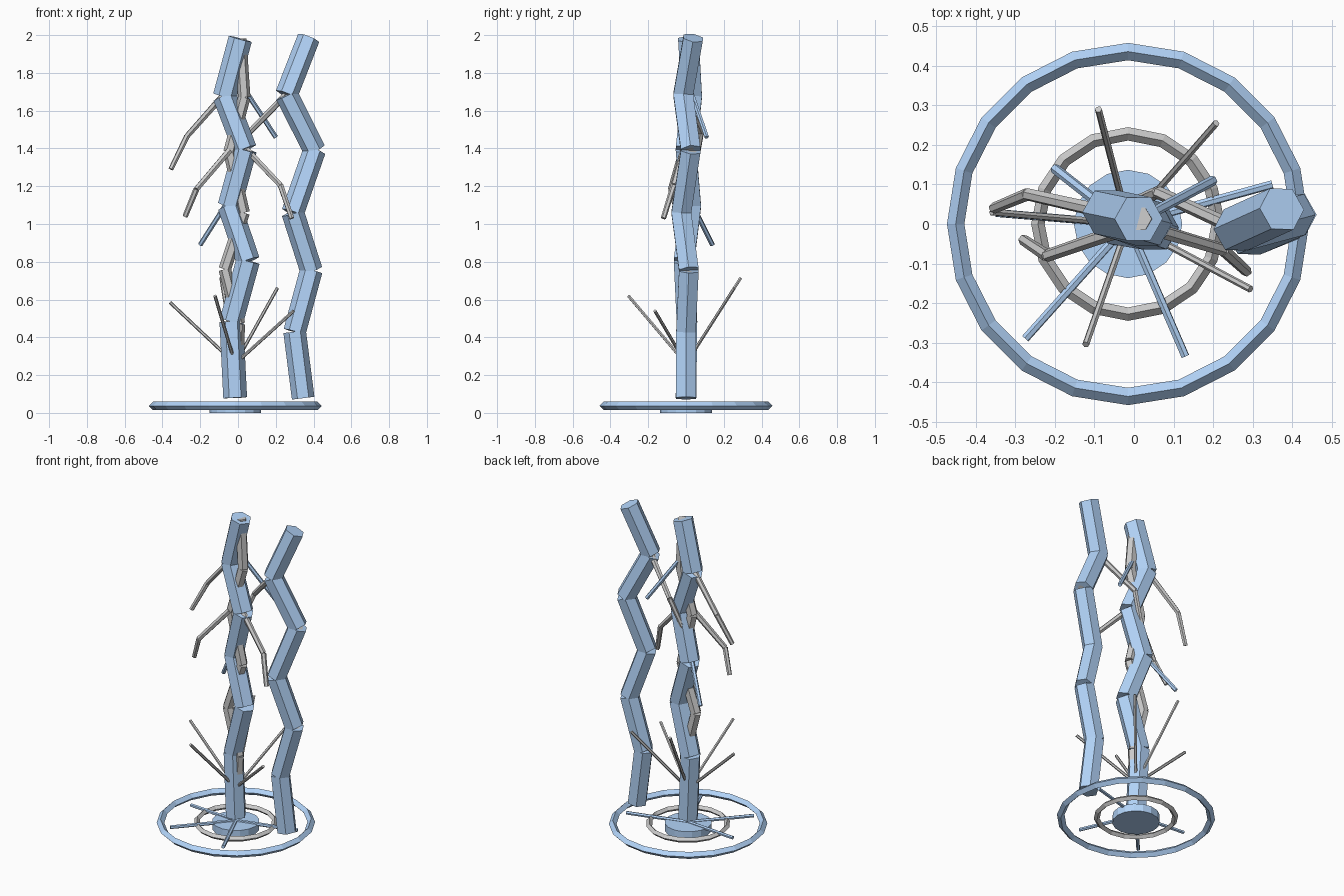
import bpy, bmesh, math
from mathutils import Vector, Matrix

if "Cube" in bpy.data.objects:
    bpy.data.objects.remove(bpy.data.objects["Cube"])

CX = -0.015  # strike point on the ground
blue = bpy.data.materials.new("pale_blue")
blue.diffuse_color = (0.45, 0.66, 0.95, 1)
blue.use_nodes = True
blue.node_tree.nodes["Principled BSDF"].inputs["Base Color"].default_value = blue.diffuse_color


def finish(name, bm, mat=None):
    me = bpy.data.meshes.new(name)
    bm.to_mesh(me)
    bm.free()
    ob = bpy.data.objects.new(name, me)
    bpy.context.collection.objects.link(ob)
    if mat:
        me.materials.append(mat)
    return ob


def chain(name, pts, r0, r1, mat=None, sides=6):
    """Separate straight prisms joined end to end along a path."""
    bm = bmesh.new()
    n = len(pts) - 1
    for i in range(n):
        a, b = Vector(pts[i]), Vector(pts[i + 1])
        d = b - a
        rot = Vector((0, 0, 1)).rotation_difference(d).to_matrix().to_4x4()
        m = Matrix.Translation((a + b) / 2) @ rot @ Matrix.Rotation(math.pi / 2, 4, 'Z')
        bmesh.ops.create_cone(bm, cap_ends=True, segments=sides,
                              radius1=r0 + (r1 - r0) * i / n,
                              radius2=r0 + (r1 - r0) * (i + 1) / n,
                              depth=d.length, matrix=m)
    return finish(name, bm, mat)


def ring(name, major, minor, seg, z, mat=None, sides=4):
    bm = bmesh.new()
    loops = []
    for i in range(seg):
        a = 2 * math.pi * i / seg
        loop = []
        for j in range(sides):
            t = 2 * math.pi * j / sides
            r = major + minor * math.cos(t)
            loop.append(bm.verts.new((CX + r * math.cos(a), r * math.sin(a), z + minor * math.sin(t))))
        loops.append(loop)
    for i in range(seg):
        p, q = loops[i], loops[(i + 1) % seg]
        for j in range(sides):
            k = (j + 1) % sides
            bm.faces.new((p[j], q[j], q[k], p[k]))
    return finish(name, bm, mat)


# Main bolt and its counter-zigzag core
main = [(-0.015, 0, 0.08), (-0.035, 0.005, 0.485), (0.053, -0.01, 0.805), (-0.045, 0.025, 1.095),
        (0.037, 0.0, 1.395), (-0.07, 0.03, 1.675), (0.012, 0.013, 1.98)]
chain("main_bolt", main, 0.063, 0.063, blue)
core = [(-0.015, 0, 0.08), (0.005, 0, 0.47), (-0.07, 0, 0.76), (0.03, 0, 1.06),
        (-0.045, 0, 1.38), (0.033, 0.005, 1.67), (0.012, 0.013, 1.98)]
chain("main_bolt_core", core, 0.033, 0.033)

# Second bolt with a core along the same path
second = [(0.345, 0, 0.078), (0.30, 0, 0.43), (0.388, 0.015, 0.755), (0.29, -0.025, 1.06),
          (0.405, 0.025, 1.39), (0.257, -0.015, 1.685), (0.374, 0.038, 1.985)]
chain("second_bolt", second, 0.06, 0.06, blue)
chain("second_bolt_core", second, 0.035, 0.035)

# Bent grey branches
branches = [
    [(-0.07, 0.03, 1.69), (-0.27, 0.075, 1.465), (-0.355, 0.04, 1.29)],
    [(-0.045, -0.02, 1.39), (-0.22, -0.08, 1.185), (-0.28, -0.04, 1.04)],
    [(0.04, -0.01, 1.40), (0.225, -0.065, 1.205), (0.285, -0.12, 1.03)],
    [(0.255, -0.01, 1.685), (0.06, 0.08, 1.485), (-0.01, 0.05, 1.31)],
]
for i, p in enumerate(branches):
    chain(f"branch_{i + 1}", p, 0.018, 0.014)

# Short blue offshoots
chain("offshoot_upper", [(0.03, 0.02, 1.72), (0.2, 0.11, 1.46)], 0.013, 0.013, blue)
chain("offshoot_lower", [(-0.06, 0.03, 1.11), (-0.2, 0.14, 0.89)], 0.013, 0.013, blue)

# Upward sparks
for i, e in enumerate([(-0.09, 0.29, 0.715), (0.208, 0.255, 0.66), (0.295, -0.165, 0.54),
                       (-0.122, -0.305, 0.62), (-0.36, 0.03, 0.585)]):
    chain(f"spark_{i + 1}", [(CX, 0, 0.26), e], 0.009, 0.009)

# Ground disc, rings and spokes
bm = bmesh.new()
bmesh.ops.create_cone(bm, cap_ends=True, segments=16, radius1=0.137, radius2=0.137, depth=0.048,
                      matrix=Matrix.Translation((CX, 0, 0.024)))
finish("ground_disc", bm, blue)
ring("outer_ring", 0.436, 0.022, 20, 0.037, blue)
ring("inner_ring", 0.228, 0.017, 16, 0.037)
for i, (x, y) in enumerate([(-0.275, -0.29), (0.13, -0.335), (0.35, 0.1), (-0.35, 0.028)]):
    chain(f"ground_spoke_{i + 1}", [(CX, 0, 0.047), (x, y, 0.047)], 0.011, 0.011, blue)
